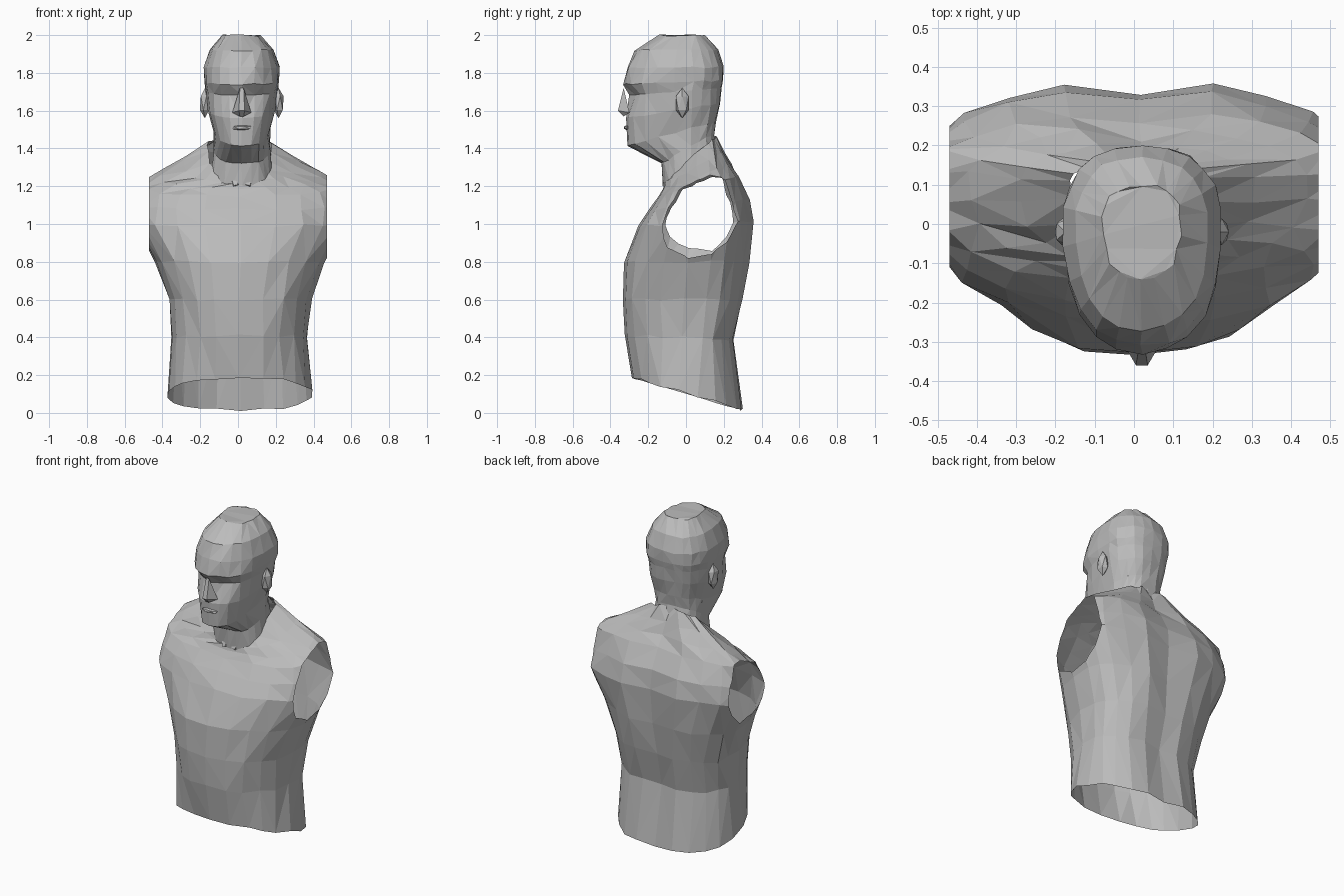
import bpy, bmesh, math, random
from mathutils import Matrix, Vector

random.seed(4)
cube = bpy.data.objects.get("Cube")
if cube:
    bpy.data.objects.remove(cube, do_unlink=True)

SEGMENTS = 22
MIDLINE = .02
SHADE = (.5, .5, .5, 1)

grey = bpy.data.materials.new("plain_grey")
grey.use_nodes = True
grey.diffuse_color = SHADE
grey.node_tree.nodes["Principled BSDF"].inputs["Base Color"].default_value = SHADE


def finish(name, bm):
    mesh = bpy.data.meshes.new(name)
    bm.to_mesh(mesh)
    bm.free()
    mesh.materials.append(grey)
    part = bpy.data.objects.new(name, mesh)
    bpy.context.collection.objects.link(part)


def section(bm, height, front, back, width, centre, widest, tilt, power, rough):
    """Add one tilted, rounded body section, starting at the front midline."""
    verts = []
    for step in range(SEGMENTS):
        angle = math.tau * step / SEGMENTS
        across, along = math.sin(angle), math.cos(angle)
        reach = front if along > 0 else back
        x = centre + math.copysign(width * abs(across) ** power, across)
        y = widest + (reach - widest) * abs(along) ** power
        z = height + tilt * ((y - front) / (back - front) - .5)
        wobble = Vector([random.uniform(-rough, rough) for axis in range(3)])
        verts.append(bm.verts.new(Vector((x, y, z)) + wobble))
    return verts


def skin(bm, rings):
    """Join neighbouring sections with irregularly split flat facets."""
    for lower, upper in zip(rings, rings[1:]):
        for step in range(SEGMENTS):
            following = (step + 1) % SEGMENTS
            a, b = lower[step], lower[following]
            c, d = upper[following], upper[step]
            if random.random() < .5:
                a, b, c, d = b, c, d, a
            bm.faces.new((a, b, c))
            bm.faces.new((a, c, d))


# Torso: height, front, back, half width
torso_keys = [
    (.1, -.28, .31, .38),
    (.4, -.32, .26, .36),
    (.6, -.34, .3, .38),
    (.8, -.33, .34, .45),
    (1, -.25, .36, .56),
    (1.1, -.2, .34, .56),
    (1.2, -.15, .28, .53),
    (1.25, -.12, .24, .43),
    (1.3, -.11, .2, .3),
    (1.35, -.11, .16, .17),
]
bm = bmesh.new()
rings = []
for height, front, back, width in torso_keys:
    # The waist cut drops to the back and the collar rises to the back
    tilt = .8 * (height - .7) ** 3
    rings.append(section(bm, height, front, back, width, MIDLINE / 2,
                         .1 * min(1, height), tilt, .85, .008))
for verts in rings:                                     # spine groove
    verts[SEGMENTS // 2].co.y -= .025
skin(bm, rings)

# Open arm holes, sliced flat at each shoulder
for side in (1, -1):
    bmesh.ops.bisect_plane(bm, geom=bm.verts[:] + bm.edges[:] + bm.faces[:],
                           plane_co=(side * .47, 0, 0), plane_no=(side, 0, 0),
                           clear_outer=True)
finish("torso", bm)

# Neck and head: height, front, back, half width
head_keys = [
    (1.3, -.12, .16, .16),
    (1.4, -.13, .15, .15),
    (1.48, -.31, .16, .15),
    (1.6, -.32, .18, .18),
    (1.7, -.3, .19, .19),
    (1.75, -.33, .2, .2),
    (1.83, -.31, .2, .2),
    (1.92, -.27, .17, .17),
    (2, -.14, .1, .1),
]
bm = bmesh.new()
rings = []
for height, front, back, width in head_keys:
    tilt = .4 * max(0, 1.8 - height)                    # jaw slopes to the nape
    rings.append(section(bm, height, front, back, width, MIDLINE,
                         0, tilt, .85, .005))
for step in (-2, -1, 1, 2):                             # eye sockets
    rings[4][step].co.y += .02
skin(bm, rings)
crown = bm.faces.new(rings[-1])
bmesh.ops.triangulate(bm, faces=[crown])
finish("head_and_neck", bm)

# Nose wedge, mirrored about the face midline
bm = bmesh.new()
for side in (1, -1):
    for x, y, z in ((.01, -.33, 1.72), (.05, -.3, 1.59),
                    (.015, -.36, 1.6), (.01, -.33, 1.57)):
        bm.verts.new((MIDLINE + side * x, y, z))
bmesh.ops.convex_hull(bm, input=bm.verts[:])
finish("nose", bm)


def faceted_blob(name, place, size):
    bm = bmesh.new()
    bmesh.ops.create_icosphere(bm, subdivisions=1, radius=1,
                               matrix=Matrix.LocRotScale(place, None, size))
    finish(name, bm)


def tapered_strip(name, start, end, thin, thick):
    bm = bmesh.new()
    run = end - start
    turn = run.to_track_quat("Z", "Y")
    bmesh.ops.create_cone(bm, cap_ends=True, segments=5, radius1=thin,
                          radius2=thick, depth=run.length,
                          matrix=Matrix.LocRotScale((start + end) / 2, turn, None))
    finish(name, bm)


faceted_blob("lips", Vector((MIDLINE, -.31, 1.51)), Vector((.06, .02, .015)))

for side, label in ((1, "left"), (-1, "right")):
    faceted_blob(label + "_ear", Vector((MIDLINE + side * .195, -.02, 1.64)),
                 Vector((.03, .04, .08)))
    # Neck muscle from the throat to behind the ear
    tapered_strip(label + "_neck_muscle",
                  Vector((MIDLINE + side * .03, -.11, 1.2)),
                  Vector((MIDLINE + side * .12, .02, 1.5)), .02, .035)
